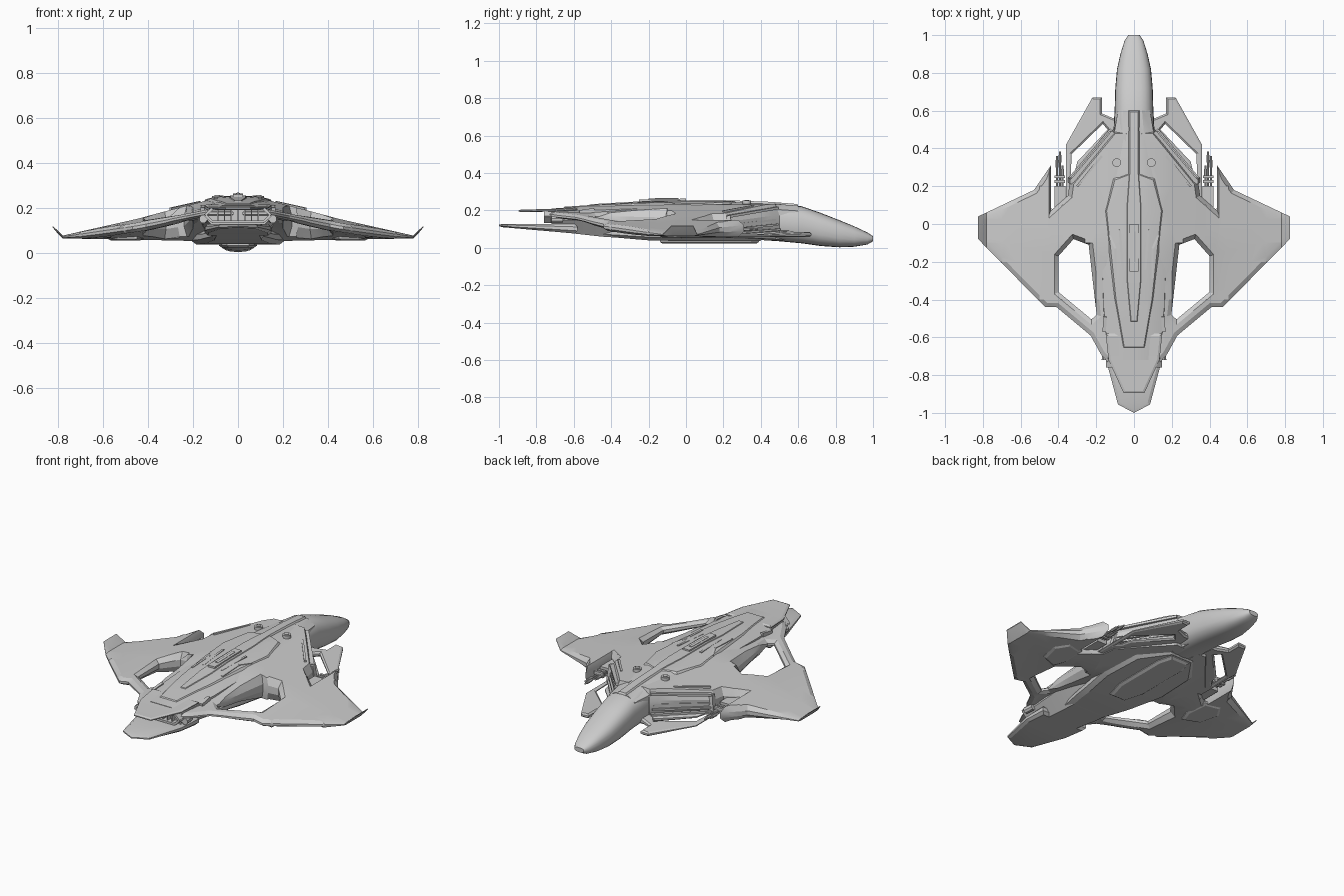
import bpy, bmesh, math
from mathutils import Vector, Matrix

if "Cube" in bpy.data.objects:
    bpy.data.objects.remove(bpy.data.objects["Cube"])


def lerp(table, t):
    if t <= table[0][0]:
        return table[0][1]
    for (a, u), (b, v) in zip(table, table[1:]):
        if t <= b:
            return u + (v - u) * (t - a) / (b - a)
    return table[-1][1]


def finish(name, bm, mirror=False, angle=20):
    bmesh.ops.recalc_face_normals(bm, faces=bm.faces[:])
    me = bpy.data.meshes.new(name)
    bm.to_mesh(me)
    bm.free()
    ob = bpy.data.objects.new(name, me)
    bpy.context.collection.objects.link(ob)
    if mirror:
        ob.modifiers.new("Mirror", 'MIRROR')
    bpy.ops.object.select_all(action='DESELECT')
    ob.select_set(True)
    bpy.context.view_layer.objects.active = ob
    bpy.ops.object.shade_smooth_by_angle(angle=math.radians(angle))
    return ob


def full(pts):
    return pts + [(-x, y) for x, y in reversed(pts) if x]


def slab(name, loops, top, bot, inset=0.01, shrink=0.3, xs=(), ys=(), mirror=False):
    """Plate from outline + holes with shaped top and bottom and chamfered rim."""
    bm = bmesh.new()
    edges = []
    for pts in loops:
        vs = [bm.verts.new((x, y, 0)) for x, y in pts]
        edges += [bm.edges.new((vs[i - 1], vs[i])) for i in range(len(vs))]
    bmesh.ops.triangle_fill(bm, edges=edges, use_beauty=True, normal=(0, 0, 1))
    for f in bm.faces:
        f.normal_update()
        if f.normal.z < 0:
            f.normal_flip()
    bmesh.ops.inset_region(bm, faces=bm.faces[:], thickness=inset,
                           use_even_offset=True, use_boundary=True)
    for axis, cuts in ((0, xs), (1, ys)):
        for c in cuts:
            p, n = Vector((0, 0, 0)), Vector((0, 0, 0))
            p[axis], n[axis] = c, 1
            bmesh.ops.bisect_plane(bm, geom=bm.verts[:] + bm.edges[:] + bm.faces[:],
                                   plane_co=p, plane_no=n, dist=1e-5)
    out = bmesh.new()
    up, low = {}, {}
    for v in bm.verts:
        x, y, _ = v.co
        a, b = top(x, y), bot(x, y)
        d = shrink * (a - b) if v.is_boundary else 0
        up[v], low[v] = out.verts.new((x, y, a - d)), out.verts.new((x, y, b + d))
    for f in bm.faces:
        out.faces.new([up[v] for v in f.verts])
        out.faces.new([low[v] for v in reversed(f.verts)])
    for e in bm.edges:
        if e.is_boundary:
            a, b = e.verts
            out.faces.new((up[a], up[b], low[b], low[a]))
    bm.free()
    return finish(name, out, mirror)


def loft(name, sections, profile, angle=25):
    """Skin closed cross-sections given as (y, half width, bottom, top)."""
    bm = bmesh.new()
    rings = [[bm.verts.new((x, y, z)) for x, z in profile(w, a, b)] for y, w, a, b in sections]
    for r, s in zip(rings, rings[1:]):
        for i in range(len(r)):
            bm.faces.new((r[i - 1], r[i], s[i], s[i - 1]))
    bm.faces.new(rings[0])
    bm.faces.new(rings[-1])
    return finish(name, bm, angle=angle)


def beam(name, p, q, w, h, sides=4, mirror=True):
    """Box (4 sides) or round bar from p to q."""
    p, q = Vector(p), Vector(q)
    d = (q - p).normalized()
    side = d.cross(Vector((0, 0, 1)) if abs(d.z) < 0.9 else Vector((0, 1, 0))).normalized()
    up = side.cross(d)
    k = math.sqrt(2) if sides == 4 else 1
    bm = bmesh.new()
    rings = []
    for c in (p, q):
        ring = []
        for i in range(sides):
            t = 2 * math.pi * (i + 0.5) / sides
            ring.append(bm.verts.new(c + side * math.cos(t) * w * k / 2 + up * math.sin(t) * h * k / 2))
        rings.append(ring)
    for i in range(sides):
        bm.faces.new((rings[0][i - 1], rings[0][i], rings[1][i], rings[1][i - 1]))
    bm.faces.new(rings[0])
    bm.faces.new(rings[1])
    return finish(name, bm, mirror, 35)


def oval(w, a, b):
    pts = []
    for i in range(24):
        t = 2 * math.pi * i / 24
        c, s = math.cos(t), math.sin(t)
        pts.append((w * math.copysign(abs(c) ** 0.75, c),
                    (a + b) / 2 + (b - a) / 2 * math.copysign(abs(s) ** 0.8, s)))
    return pts


def hull(w, a, b):
    h = b - a
    return full([(0.5 * w, b), (w, b - 0.15 * h), (1.05 * w, a + 0.5 * h), (0.65 * w, a)])


# Nose and cockpit
loft("nose", [(1.0, .03, .035, .062), (.97, .05, .018, .082), (.9, .072, .006, .115),
              (.82, .09, .003, .148), (.72, .099, .01, .187), (.62, .102, .024, .222),
              (.5, .108, .035, .236), (.35, .1, .045, .24)], oval)
# Central fuselage
loft("fuselage", [(.6, .085, .04, .225), (.45, .11, .045, .237), (.2, .16, .04, .246),
                  (-.15, .17, .04, .245), (-.45, .16, .06, .228), (-.72, .135, .09, .21)], hull)

# Main wings with the large openings and bent-up tips
X_TOP = [(0, .24), (.14, .232), (.32, .185), (.45, .15), (.78, .076), (.83, .128)]
X_BOT = [(0, .04), (.2, .052), (.55, .06), (.78, .063), (.83, .114)]


def wing_top(x, y):
    fade = max(0, 1 - x / .78)
    return lerp(X_TOP, x) - .05 * fade * min(1, max(0, -y - .1) / .4)


def wing_bot(x, y):
    b, t = lerp(X_BOT, x), wing_top(x, y) - .03
    return b + max(0, t - b) * min(1, max(0, -y - .02) / .52)


wing = [(.02, .5), (.11, .5), (.34, .22), (.35, .15), (.44, .07), (.44, .31), (.53, .18),
        (.825, .04), (.825, -.08), (.47, -.44), (.41, -.44), (.23, -.59), (.175, -.69),
        (.14, -.73), (.02, -.73)]
opening = [(.24, -.11), (.32, -.08), (.40, -.17), (.40, -.36), (.225, -.505), (.198, -.48)]
slab("wing", [wing, opening], wing_top, wing_bot, inset=.022, shrink=.33,
     xs=[.14, .2, .26, .32, .38, .45, .5, .55, .62, .7, .78],
     ys=[-.54, -.4, -.3, -.2, -.1, -.02, .1, .2], mirror=True)

# Low forward fins with the diagonal slot
slab("forward_fin", [[(.06, .56), (.11, .56), (.17, .585), (.17, .67), (.22, .67), (.36, .42),
                      (.36, .13), (.06, .13)],
                     [(.14, .5), (.165, .53), (.33, .37), (.335, .25), (.315, .27), (.3, .33)]],
     lambda x, y: .1 - .03 * x / .36, lambda x, y: .058, inset=.009, mirror=True)

# Side intakes: louvres along the diagonal leading edge
for i in range(4):
    z = .09 + .026 * i
    beam("intake_louvre", (.12, .5 - .012 * i, z + .008), (.335, .245 - .012 * i, z - .012 - .006 * i),
         .018, .011)
beam("intake_lip", (.105, .485, .213), (.325, .225, .168), .03, .014)
beam("intake_end", (.335, .235, .075), (.325, .225, .17), .03, .025)

# Guns in the notches between wing and shoulder
for x, y1 in ((.378, .31), (.392, .385), (.408, .36)):
    beam("gun_barrel", (x, .08, .1), (x, y1, .1), .011, .011, 8)
    beam("gun_muzzle", (x, y1 - .06, .1), (x, y1 - .02, .1), .018, .018, 8)
beam("gun_housing", (.392, .06, .1), (.392, .2, .1), .06, .05)
for y in (.15, .19, .225, .25):
    beam("gun_clamp", (.365, y, .105), (.422, y, .105), .014, .03)

# Raised back panel, spine and fittings
Z_BACK = [(-.9, .2), (-.72, .21), (-.45, .228), (-.15, .245), (.2, .246), (.45, .237), (.6, .225)]


def back(lift):
    return lambda x, y: lerp(Z_BACK, y) - .2 * max(0, abs(x) - .075) + lift


slab("back_panel", [full([(.03, .27), (.11, .24), (.155, .07), (.105, -.4), (.06, -.66)])],
     back(.005), back(-.03), xs=[-.075, .075], ys=[-.45, -.15, .2])
slab("spine_strip", [full([(.028, .6), (.028, .27), (.04, .1), (.04, -.3), (.02, -.52)])],
     back(.009), back(-.02), inset=.006, ys=[-.45, -.15, .2, .45])
beam("dorsal_block", (0, 0, .25), (0, -.25, .246), .046, .026, mirror=False)
beam("dorsal_rod", (0, -.04, .262), (0, -.2, .259), .02, .012, 8, False)
beam("vent_blade", (.075, -.03, .248), (.06, -.24, .24), .012, .014)
beam("vent_blade", (.13, -.06, .232), (.098, -.13, .24), .012, .016)
beam("vent_blade", (.098, -.13, .24), (.098, -.29, .234), .012, .016)
beam("roof_hatch", (.092, .325, .22), (.092, .325, .252), .046, .046, 16)
beam("roof_hatch_cap", (.092, .325, .25), (.092, .325, .256), .026, .026, 12)
beam("shoulder_slot", (.152, -.49, .2), (.158, -.57, .188), .018, .026)
beam("shoulder_rail", (.17, .36, .222), (.3, .2, .193), .012, .014)

# Tail: upper and lower plates around the exhaust
slab("tail_upper_plate", [full([(.15, -.58), (.135, -.72), (.055, -.895)])],
     lambda x, y: lerp(Z_BACK, y) + .004 - .1 * max(0, abs(x) - .06),
     lambda x, y: lerp(Z_BACK, y) - .01 - .1 * max(0, abs(x) - .06), inset=.012)
slab("tail_lower_plate", [full([(.15, -.58), (.145, -.73), (.085, -.955), (0, -1)])],
     lambda x, y: .128, lambda x, y: lerp([(-1, .112), (-.7, .086), (-.58, .075)], y),
     inset=.015, ys=[-.7])
for z in (.138, .196):
    beam("exhaust_frame", (-.115, -.735, z), (.115, -.735, z), .05, .012, mirror=False)
beam("exhaust_frame_side", (.115, -.735, .138), (.145, -.735, .167), .05, .012)
beam("exhaust_frame_side", (.145, -.735, .167), (.115, -.735, .196), .05, .012)
for i in range(7):
    x = -.09 + .03 * i
    beam("exhaust_vane", (x, -.735, .138), (x, -.735, .196), .006, .025, mirror=False)
beam("side_thruster", (.15, -.66, .15), (.155, -.72, .15), .035, .04, 8)

# Belly: keel box and stepped panels
slab("keel", [full([(.06, .39), (.085, .3), (.085, -.02), (.05, -.14)])],
     lambda x, y: .06, lambda x, y: .022, inset=.015, shrink=.25)
slab("belly_panel", [full([(.08, .42), (.2, .25), (.21, 0), (.15, -.3), (.1, -.5)])],
     lambda x, y: .1, lambda x, y: lerp([(-.5, .066), (-.2, .04), (0, .036)], y),
     inset=.025, shrink=.3, ys=[-.2, 0])
slab("underwing_panel", [[(.43, .08), (.53, .1), (.58, .02), (.55, -.1), (.45, -.14), (.42, -.06)]],
     lambda x, y: .08, lambda x, y: .054, inset=.015, mirror=True)
